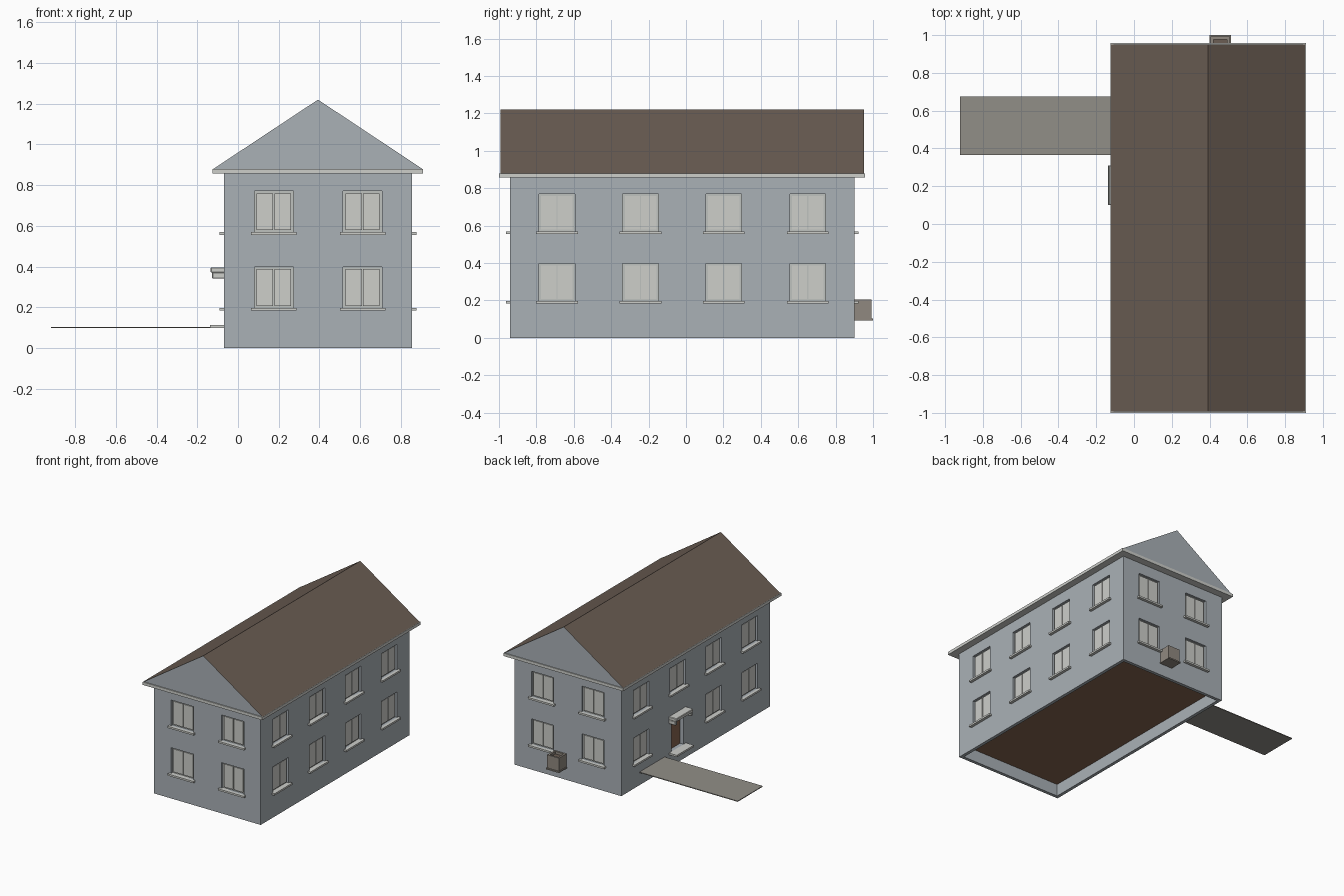
import bpy
import bmesh

if "Cube" in bpy.data.objects:
    bpy.data.objects.remove(bpy.data.objects["Cube"], do_unlink=True)


def material(name, r, g, b):
    m = bpy.data.materials.new(name)
    m.use_nodes = True
    m.diffuse_color = (r, g, b, 1)
    m.node_tree.nodes["Principled BSDF"].inputs["Base Color"].default_value = (r, g, b, 1)
    return m


WALL = material("blue grey render", 0.40, 0.44, 0.47)
ROOF = material("brown roof", 0.145, 0.11, 0.087)
TRIM = material("pale trim", 0.61, 0.62, 0.59)
FRAME = material("grey window frame", 0.52, 0.54, 0.52)
PAVING = material("grey paving", 0.285, 0.272, 0.245)
WOOD = material("brown wood", 0.24, 0.13, 0.08)
STONE = material("taupe stone", 0.28, 0.25, 0.215)

# House footprint
X0, X1, Y0, Y1 = -0.07, 0.855, -0.94, 0.90
EAVE, BASE = 0.857, 0.10


def finish(name, bm, *mats):
    bmesh.ops.recalc_face_normals(bm, faces=bm.faces)
    mesh = bpy.data.meshes.new(name)
    bm.to_mesh(mesh)
    bm.free()
    for m in mats:
        mesh.materials.append(m)
    obj = bpy.data.objects.new(name, mesh)
    bpy.context.collection.objects.link(obj)
    return obj


def boxes(name, spans, *mats):
    """One object made of boxes, each given as (x span, y span, z span)."""
    bm = bmesh.new()
    for span in spans:
        cube = bmesh.ops.create_cube(bm, size=1)
        for v in cube["verts"]:
            for i, (lo, hi) in enumerate(span):
                v.co[i] = lo if v.co[i] < 0 else hi
    return finish(name, bm, *mats)


def on_wall(side, u, d, z):
    """Box on a wall: u runs along the wall, d is the outward distance."""
    plane, sign = {"front": (Y0, -1), "back": (Y1, 1),
                   "left": (X1, 1), "right": (X0, -1)}[side]
    depth = tuple(sorted(plane + sign * k for k in d))
    return (u, depth, z) if side in ("front", "back") else (depth, u, z)


# Window positions
ends, sides = (0.176, 0.612), (-0.69, -0.243, 0.202, 0.651)
rows = (0.197, 0.57)
windows = {"front": [(u, z) for u in ends for z in rows],
           "back": [(u, z) for u in ends for z in rows],
           "left": [(u, z) for u in sides for z in rows],
           "right": [(u, z) for u in sides for z in rows
                     if not (u == sides[2] and z == rows[0])]}
door_u = (0.13, 0.28)

# Walls with a recessed underside, window openings and a doorway
cuts = [((X0 + 0.025, X1 - 0.025), (Y0 + 0.025, Y1 - 0.025), (-0.1, BASE)),
        on_wall("right", door_u, (-0.04, 0.1), (0.112, 0.345))]
for side, places in windows.items():
    cuts += [on_wall(side, (u - 0.096, u + 0.096), (-0.035, 0.1), (z, z + 0.2))
             for u, z in places]
walls = boxes("walls", [((X0, X1), (Y0, Y1), (0, EAVE))], WALL)
cutter = boxes("opening_cutter", cuts, WALL)
cutter.hide_render = True
cutter.hide_viewport = True
cut = walls.modifiers.new("openings", "BOOLEAN")
cut.operation = "DIFFERENCE"
cut.solver = "EXACT"
cut.object = cutter

# Windows: frame, two sashes and a sill in each opening
for side, places in windows.items():
    frames, sashes, sills = [], [], []
    for u, z in places:
        frames.append(on_wall(side, (u - 0.096, u + 0.096), (-0.035, -0.018), (z, z + 0.2)))
        for a, b in ((-0.084, -0.003), (0.003, 0.084)):
            sashes.append(on_wall(side, (u + a, u + b), (-0.02, -0.01), (z + 0.01, z + 0.19)))
        sills.append(on_wall(side, (u - 0.112, u + 0.112), (-0.03, 0.022), (z - 0.014, z)))
    boxes(side + "_window_frames", frames, FRAME)
    boxes(side + "_window_sashes", sashes, TRIM)
    boxes(side + "_window_sills", sills, TRIM)

# Ground floor underside
boxes("floor", [((X0 + 0.02, X1 - 0.02), (Y0 + 0.02, Y1 - 0.02), (BASE - 0.005, BASE + 0.005))], WOOD)

# Entrance: door, step, canopy and path
boxes("door", [on_wall("right", door_u, (-0.045, -0.03), (0.112, 0.345))], WOOD)
boxes("door_step", [on_wall("right", (0.1, 0.31), (-0.04, 0.068), (BASE - 0.002, 0.112))], TRIM)
canopy = boxes("door_canopy", [
    on_wall("right", (0.1, 0.31), (-0.005, 0.065), (0.37, 0.396)),
    on_wall("right", (0.1, 0.118), (-0.005, 0.058), (0.34, 0.372)),
    on_wall("right", (0.292, 0.31), (-0.005, 0.058), (0.34, 0.372))], TRIM)
bevel = canopy.modifiers.new("soft_corners", "BEVEL")
bevel.width = 0.004
boxes("path", [((-0.92, X0), (0.365, 0.675), (BASE - 0.003, BASE + 0.003))], PAVING)

# Eaves band and gabled roof
boxes("eaves_band", [((-0.125, 0.91), (-1.0, 0.958), (EAVE, 0.88))], TRIM)
bm = bmesh.new()
gable = [bm.verts.new((x, -0.992, z)) for x, z in ((-0.121, 0.88), (0.906, 0.88), (0.393, 1.22))]
face = bm.faces.new(gable)
end = bmesh.ops.extrude_face_region(bm, geom=[face])
bmesh.ops.translate(bm, vec=(0, 1.943, 0),
                    verts=[g for g in end["geom"] if isinstance(g, bmesh.types.BMVert)])
bm.normal_update()
for f in bm.faces:
    f.material_index = 1 if abs(f.normal.y) > 0.5 else 0
finish("roof", bm, ROOF, WALL)

# Open stone box on a plinth against the back wall
boxes("box_plinth", [((0.40, 0.513), (Y1 - 0.005, 1.0), (0.093, 0.103))], STONE)
box = [((0.406, 0.507), (Y1 - 0.005, Y1 + 0.012), (0.103, 0.205)),
       ((0.406, 0.507), (0.978, 0.992), (0.103, 0.205)),
       ((0.406, 0.420), (Y1, 0.985), (0.103, 0.204)),
       ((0.493, 0.507), (Y1, 0.985), (0.103, 0.204))]
boxes("box_sides", box, STONE)
boxes("box_filling", [((0.412, 0.50), (Y1, 0.985), (0.103, 0.185))], ROOF)
